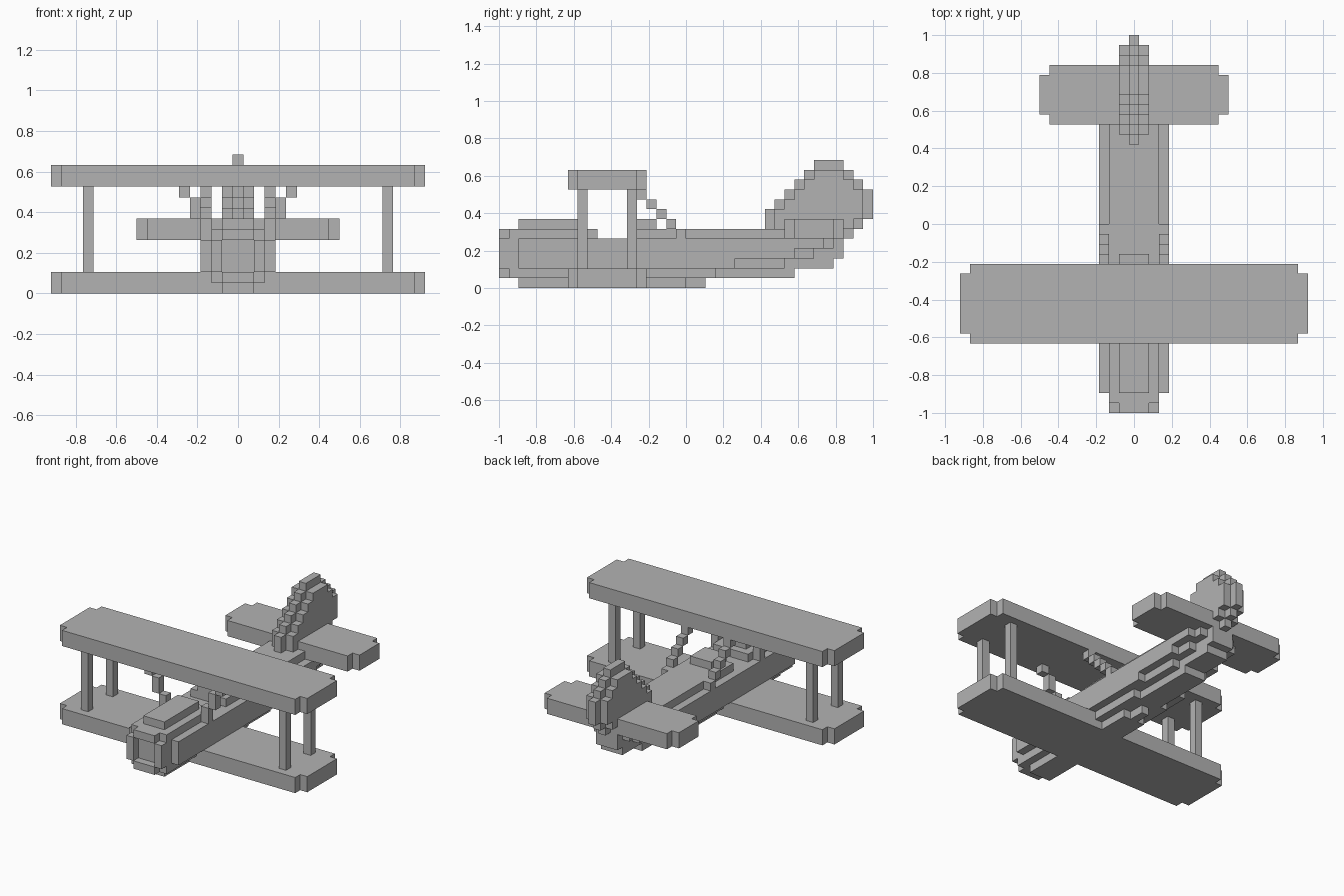
import bpy
import bmesh
from mathutils import Vector

default_cube = bpy.data.objects.get("Cube")
if default_cube:
    bpy.data.objects.remove(default_cube, do_unlink=True)

# One grid cell; the model is 38 cells long
LENGTH_CELLS = 38
CELL = 2.0 / LENGTH_CELLS

grey = bpy.data.materials.new("plain_grey")
grey.use_nodes = True
grey_colour = (0.45, 0.45, 0.45, 1.0)
grey.diffuse_color = grey_colour
grey.node_tree.nodes["Principled BSDF"].inputs["Base Color"].default_value = grey_colour

parts = {}
occupied = set()


def block(part, across, along, up):
    """Fill mirrored cells: across is an inclusive |x| range, along and up are half-open."""
    cells = parts.setdefault(part, set())
    for x in range(across[0], across[1] + 1):
        for y in range(*along):
            for z in range(*up):
                for cell in ((x, y, z), (-x, y, z)):
                    if cell not in occupied:
                        occupied.add(cell)
                        cells.add(cell)


def layer(part, across, along, level):
    block(part, across, along, (level, level + 1))


def clipped_wing(part, half_span, along, up):
    """Slab with one cell cut from each corner."""
    block(part, (0, half_span - 1), along, up)
    block(part, (half_span, half_span), (along[0] + 1, along[1] - 1), up)


# Wings and tailplane
clipped_wing("lower_wing", 17, (7, 15), (0, 2))
clipped_wing("upper_wing", 17, (7, 15), (10, 12))
clipped_wing("tailplane", 9, (29, 35), (5, 7))

# Outer struts between the wings
for start in (8, 13):
    block("wing_struts", (14, 14), (start, start + 1), (2, 10))

# Fuselage: each layer tapers towards the tail
for level, end in ((2, 24), (3, 30), (4, 33)):
    layer("fuselage", (0, 3), (2, end), level)
for level, end in ((1, 22), (2, 29), (3, 32), (4, 34)):
    layer("fuselage", (0, 2), (1, end), level)
for level, end in ((1, 30), (2, 34), (3, 35), (4, 35)):
    layer("fuselage", (0, 1), (1, end), level)
layer("fuselage", (0, 2), (1, 10), 5)
layer("fuselage", (0, 2), (13, 35), 5)
layer("fuselage", (0, 0), (35, 36), 5)

# Keel, engine cover and headrest
layer("keel", (0, 1), (2, 19), 0)
layer("keel", (0, 0), (19, 21), 0)
layer("engine_cover", (0, 1), (2, 9), 6)
layer("headrest", (0, 1), (13, 16), 6)

# Open ring at the nose
for level in (1, 5):
    layer("nose_ring", (0, 1), (0, 1), level)
block("nose_ring", (2, 2), (0, 1), (2, 5))

# Front inner struts lean outward, rear ones lean forward
for out, bottom, top in ((3, 5, 7), (4, 7, 9), (5, 9, 10)):
    block("front_inner_struts", (out, out), (8, 9), (bottom, top))
for step in range(5):
    layer("rear_inner_struts", (3, 3), (18 - step, 19 - step), 5 + step)

# Rounded fin: wide middle, with a thin rim one cell further out
fin_rim = ((27, 37), (27, 38), (28, 38), (29, 38), (30, 37), (31, 36), (32, 35))
for index, (front, back) in enumerate(fin_rim):
    layer("fin", (0, 0), (front, back), 6 + index)
    if index < len(fin_rim) - 1:
        above = fin_rim[index + 1]
        inner = (max(front + 1, above[0]), min(back - 1, above[1]))
        layer("fin", (1, 1), inner, 6 + index)


def build_skin(name, cells):
    """Make a mesh from the cell sides that are not covered by another cell."""
    bm = bmesh.new()
    corners = {}

    def corner(point):
        key = tuple(round(value * 2) for value in point)
        if key not in corners:
            x, y, z = point
            place = (x * CELL, (y + 0.5) * CELL - 1, (z + 0.5) * CELL)
            corners[key] = bm.verts.new(place)
        return corners[key]

    for cell in sorted(cells):
        centre = Vector(cell)
        for axis in range(3):
            for sign in (-1, 1):
                normal = Vector((0, 0, 0))
                normal[axis] = sign
                if tuple(int(v) for v in centre + normal) in occupied:
                    continue
                side = Vector((0, 0, 0))
                side[(axis + 1) % 3] = 1
                other = normal.cross(side)
                middle = centre + normal / 2
                quad = [middle + (side * a + other * b) / 2
                        for a, b in ((-1, -1), (1, -1), (1, 1), (-1, 1))]
                bm.faces.new([corner(point) for point in quad])

    # Merge the flat areas into large faces
    bmesh.ops.dissolve_limit(bm, angle_limit=0.01, verts=bm.verts[:], edges=bm.edges[:])
    mesh = bpy.data.meshes.new(name)
    bm.to_mesh(mesh)
    bm.free()
    mesh.materials.append(grey)
    bpy.context.collection.objects.link(bpy.data.objects.new(name, mesh))


for name, cells in parts.items():
    if cells:
        build_skin(name, cells)
